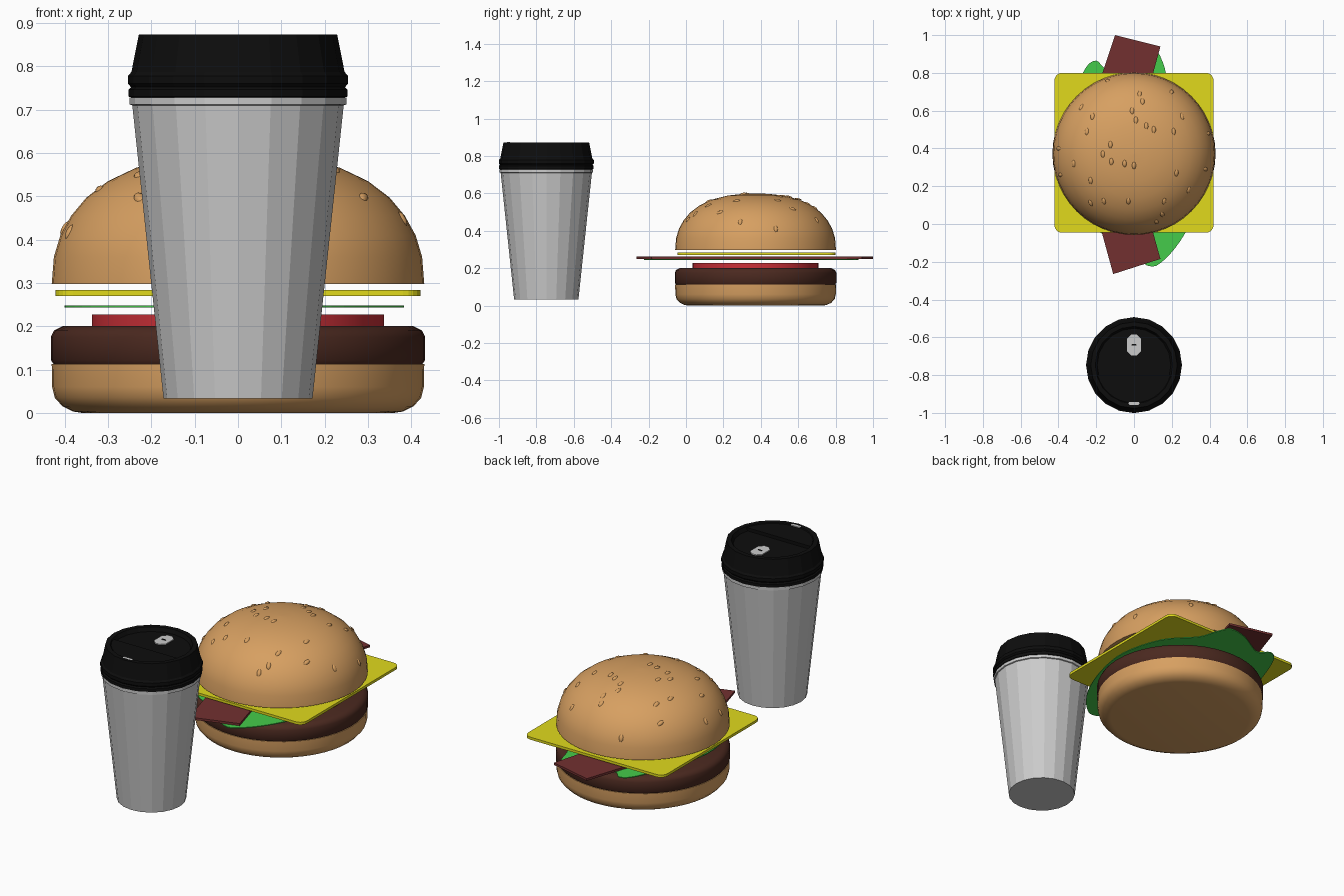
import bpy, math
from mathutils import Vector

if "Cube" in bpy.data.objects:
    bpy.data.objects.remove(bpy.data.objects["Cube"])

BY, CY = 0.372, -0.747      # burger and cup centres along y


def mat(name, r, g, b):
    m = bpy.data.materials.new(name)
    m.diffuse_color = (r, g, b, 1)
    m.use_nodes = True
    m.node_tree.nodes["Principled BSDF"].inputs["Base Color"].default_value = m.diffuse_color
    return m


BUN = mat("bun", 0.68, 0.35, 0.12)
MEAT = mat("meat", 0.07, 0.022, 0.014)
RED = mat("tomato_red", 0.6, 0.03, 0.04)
GREEN = mat("leaf_green", 0.06, 0.6, 0.07)
BACON = mat("bacon_red", 0.17, 0.03, 0.03)
YELLOW = mat("cheese_yellow", 0.75, 0.7, 0.012)
BLACK = mat("lid_black", 0.004, 0.004, 0.004)


def make(name, verts, faces, material=None, smooth=None):
    me = bpy.data.meshes.new(name)
    me.from_pydata(verts, [], faces)
    ob = bpy.data.objects.new(name, me)
    bpy.context.collection.objects.link(ob)
    if material:
        me.materials.append(material)
    if smooth:
        bpy.ops.object.select_all(action='DESELECT')
        ob.select_set(True)
        bpy.context.view_layer.objects.active = ob
        bpy.ops.object.shade_smooth_by_angle(angle=math.radians(smooth))
    return ob


def lathe(name, profile, cy, material=None, n=48, smooth=None):
    """Spin (radius, z) pairs about a vertical axis; end rings are capped."""
    verts = [(r * math.cos(2 * math.pi * i / n), cy + r * math.sin(2 * math.pi * i / n), z)
             for r, z in profile for i in range(n)]
    faces = [(k * n + i, k * n + (i + 1) % n, (k + 1) * n + (i + 1) % n, (k + 1) * n + i)
             for k in range(len(profile) - 1) for i in range(n)]
    top = (len(profile) - 1) * n
    faces += [tuple(reversed(range(n))), tuple(range(top, top + n))]
    return make(name, verts, faces, material, smooth)


def slab(name, outline, z0, z1, material=None, smooth=None):
    """Extrude a counter-clockwise outline from z0 to z1."""
    n = len(outline)
    verts = [(x, y, z) for z in (z0, z1) for x, y in outline]
    faces = [tuple(reversed(range(n))), tuple(range(n, 2 * n))]
    faces += [(i, (i + 1) % n, n + (i + 1) % n, n + i) for i in range(n)]
    return make(name, verts, faces, material, smooth)


def rounded_rect(cx, cy, hx, hy, r, steps=5):
    pts = []
    for q, (sx, sy) in enumerate([(1, 1), (-1, 1), (-1, -1), (1, -1)]):
        for k in range(steps + 1):
            a = math.pi / 2 * (q + k / steps)
            pts.append((cx + sx * (hx - r) + r * math.cos(a), cy + sy * (hy - r) + r * math.sin(a)))
    return pts


def smooth_loop(pts, steps=4):
    """Closed Catmull-Rom curve through the points."""
    out, n = [], len(pts)
    for i in range(n):
        p0, p1, p2, p3 = (Vector(pts[(i + k - 1) % n]) for k in range(4))
        for s in range(steps):
            t = s / steps
            out.append(tuple(0.5 * (2 * p1 + (p2 - p0) * t + (2 * p0 - 5 * p1 + 4 * p2 - p3) * t * t
                                    + (3 * p1 - p0 - 3 * p2 + p3) * t ** 3)))
    return out


# buns, patty and tomato
lathe("bottom_bun", [(0.36, 0), (0.38, 0.003), (0.405, 0.015), (0.423, 0.035), (0.429, 0.06),
                     (0.43, 0.113)], BY, BUN, smooth=40)
lathe("patty", [(0.425, 0.112), (0.432, 0.122), (0.432, 0.175), (0.425, 0.19), (0.405, 0.2)],
      BY, MEAT, smooth=40)
lathe("tomato_slice", [(0.337, 0.2), (0.337, 0.227)], BY, RED, smooth=40)
dome = [(0.43, 0.297), (0.425, 0.36), (0.41, 0.41), (0.385, 0.455), (0.35, 0.497), (0.30, 0.535),
        (0.235, 0.566), (0.15, 0.588), (0.07, 0.597), (0.001, 0.6)]
lathe("top_bun", dome, BY, BUN, smooth=40)

# lettuce leaf
leaf = [(0.07, -0.22), (0.16, -0.19), (0.27, -0.05), (0.35, 0.15), (0.383, 0.37), (0.32, 0.6),
        (0.19, 0.75), (0.155, 0.85), (0.11, 0.92), (0, 0.9), (-0.14, 0.825), (-0.2, 0.865),
        (-0.26, 0.82), (-0.33, 0.65), (-0.4, 0.4), (-0.36, 0.15), (-0.25, 0), (-0.08, -0.1)]
slab("lettuce", smooth_loop(leaf), 0.243, 0.248, GREEN)

# bacon strip, bent at both ends
slab("bacon", [(-0.11, -0.265), (0.14, -0.185), (0.08, 0.03), (0.08, 0.72), (0.14, 0.94),
               (-0.1, 1.0), (-0.18, 0.76), (-0.18, -0.01)], 0.25, 0.262, BACON)

# cheese slice
slab("cheese", rounded_rect(0, BY + 0.005, 0.421, 0.423, 0.04), 0.27, 0.284, YELLOW)

# sesame seeds lying on the dome
seeds = [(.03, .69), (.045, .65), (-.01, .6), (.01, .55), (.065, .52), (.105, .5), (.21, .49),
         (.255, .57), (.225, .27), (-.22, .57), (-.25, .49), (-.28, .62), (-.125, .42),
         (-.165, .37), (-.12, .33), (-.05, .32), (0, .31), (-.32, .32), (-.23, .11), (-.16, .12),
         (-.03, .12), (.16, .12), (.15, .05), (.12, .01), (-.23, .23), (.29, .18), (.38, .29),
         (.395, .48), (-.4, .4), (-.14, .76), (.2, .7), (-.39, .26)]


def dome_height(r):
    for (r0, z0), (r1, z1) in zip(dome, dome[1:]):
        if r1 <= r <= r0:
            return z0 + (z1 - z0) * (r0 - r) / (r0 - r1)
    return 0.6


sv, sf = [], []
for x, y in seeds:
    d = Vector((x, y - BY, 0))
    r = min(d.length, 0.422)
    d.normalize()
    slope = (dome_height(r + 0.006) - dome_height(r - 0.006)) / 0.012
    normal = (d * -slope + Vector((0, 0, 1))).normalized()
    along = (Vector((0, 1, 0)) - normal * normal.y)
    if abs(normal.y) > 0.6 or abs(normal.x) > 0.6:
        along = Vector((0, 0, 1)) - normal * normal.z
    along.normalize()
    side = along.cross(normal)
    c = d * r + Vector((0, BY, dome_height(r)))
    base = len(sv)
    for s, h in ((1, 0), (0.75, 0.004), (0.35, 0.006)):
        for k in range(10):
            a = 2 * math.pi * k / 10
            sv.append(c + along * (0.019 * s * math.cos(a)) + side * (0.011 * s * math.sin(a))
                      + normal * h)
    for j in range(2):
        for k in range(10):
            p, q = base + j * 10 + k, base + j * 10 + (k + 1) % 10
            sf.append((p, p + 10, q + 10, q))
    sf.append(tuple(reversed(range(base + 20, base + 30))))
make("sesame_seeds", sv, sf, BUN, 60)

# paper cup with rolled rim
lathe("cup_body", [(0.172, 0.033), (0.244, 0.71), (0.25, 0.712), (0.25, 0.728)], CY, n=20)

# lid with grooved skirt, tapered wall and sunken top
lathe("cup_lid", [(0.245, 0.728), (0.253, 0.73), (0.253, 0.746), (0.247, 0.752), (0.254, 0.76),
                  (0.254, 0.778), (0.246, 0.787), (0.229, 0.873), (0.205, 0.873), (0.195, 0.852)],
      CY, BLACK, n=20)

# raised drinking platform on the front of the lid
chord = [(0.2 * math.cos(a), CY + 0.2 * math.sin(a))
         for a in (math.radians(195 + 150 * k / 14) for k in range(15))]
slab("lid_platform", chord, 0.845, 0.869, BLACK)

# tab at the back and drinking slot at the front
slab("lid_tab", rounded_rect(0, -0.64, 0.036, 0.056, 0.022, 1), 0.85, 0.857)
slab("tab_groove", rounded_rect(0, -0.64, 0.012, 0.004, 0.002, 1), 0.855, 0.859, BLACK)
slab("drinking_slot", rounded_rect(0, -0.95, 0.028, 0.008, 0.004, 1), 0.86, 0.8735)
